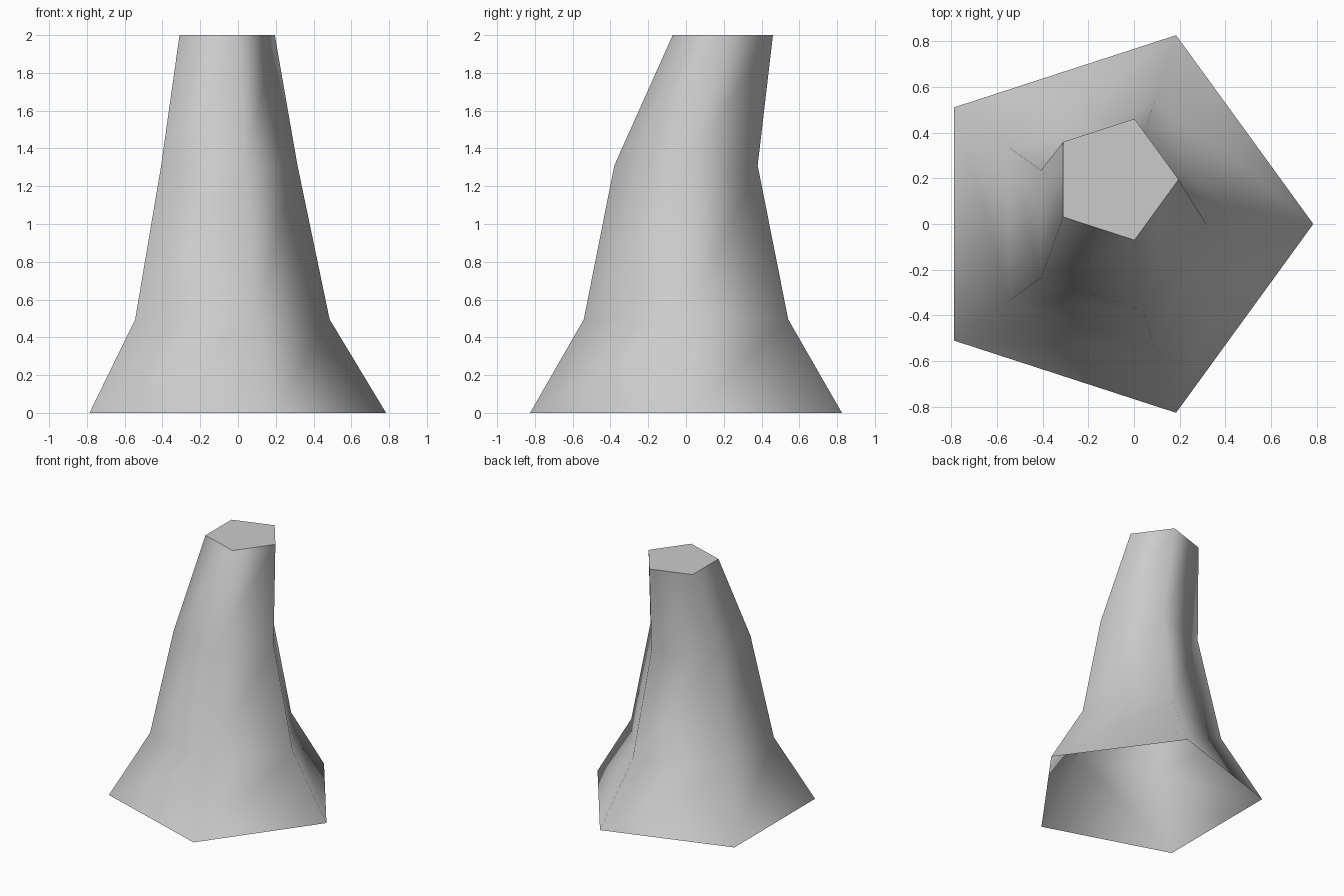
import bpy
import bmesh
from math import cos, sin, tau

cube = bpy.data.objects.get("Cube")
if cube:
    bpy.data.objects.remove(cube, do_unlink=True)

SIDES = 5
CENTRE_X = -0.084
# Each ring: height, radius, backward shift
RINGS = [(0, 0.868, 0), (0.495, 0.569, 0), (1.31, 0.399, 0), (2, 0.279, 0.195)]

grey = bpy.data.materials.new("stone grey")
grey.use_nodes = True
colour = (0.6, 0.6, 0.6, 1)
grey.diffuse_color = colour
grey.node_tree.nodes["Principled BSDF"].inputs["Base Color"].default_value = colour

bm = bmesh.new()


def add_ring(z, radius, shift):
    """Five-sided ring with one corner pointing to +x."""
    angles = [tau * i / SIDES for i in range(SIDES)]
    return [bm.verts.new((CENTRE_X + radius * cos(a), shift + radius * sin(a), z))
            for a in angles]


rings = [add_ring(*r) for r in RINGS]

# Smooth side walls, open at the bottom
for low, high in zip(rings, rings[1:]):
    for i in range(SIDES):
        j = (i + 1) % SIDES
        bm.faces.new((low[i], low[j], high[j], high[i])).smooth = True

# Flat cap with a crisp rim
cap = bm.faces.new(rings[-1])
cap.smooth = False
for edge in cap.edges:
    edge.smooth = False

mesh = bpy.data.meshes.new("tapered_stump")
bm.to_mesh(mesh)
bm.free()
mesh.materials.append(grey)
bpy.context.collection.objects.link(bpy.data.objects.new("tapered_stump", mesh))
